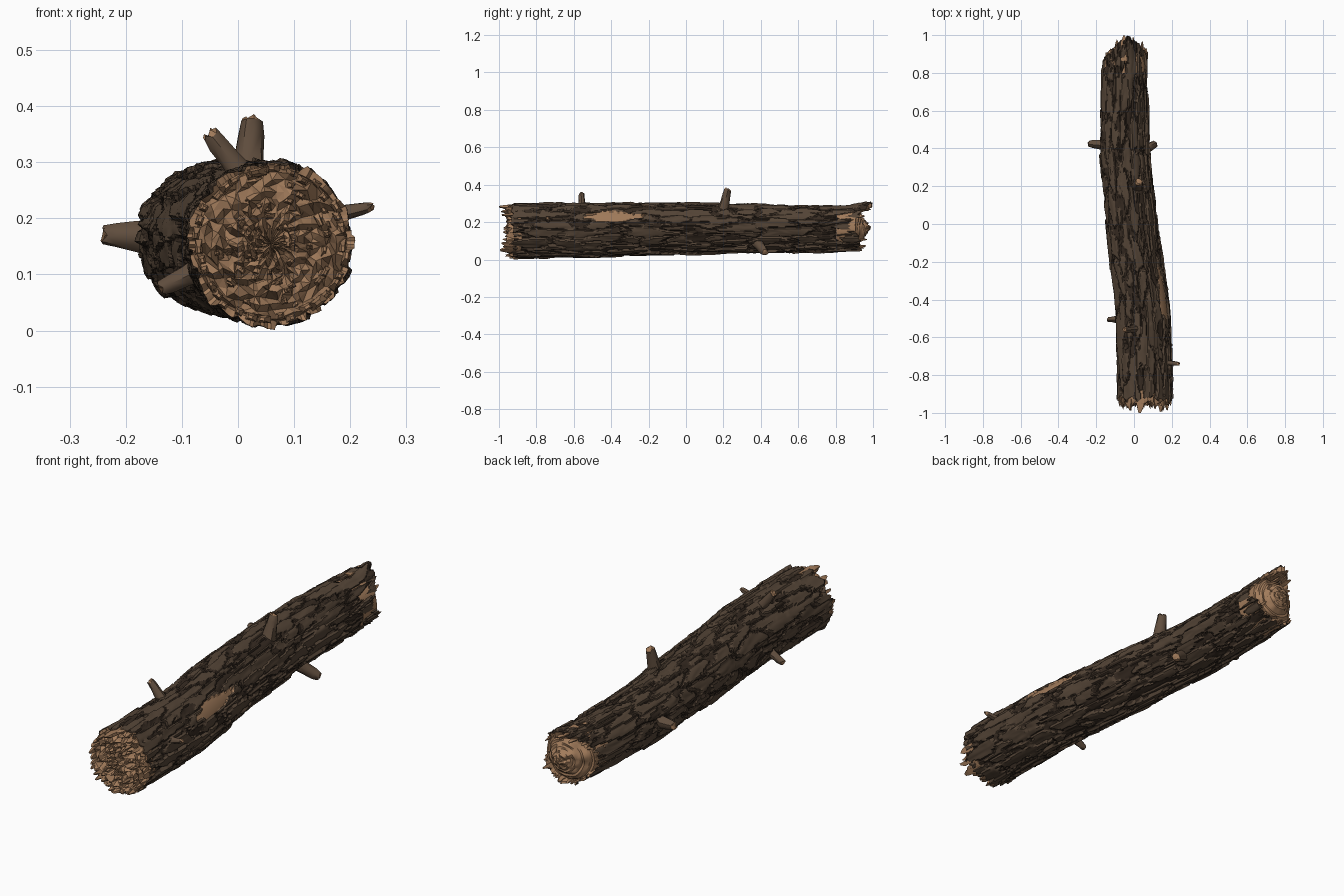
import bpy, bmesh, math, random
from mathutils import Vector, noise

random.seed(4)
if "Cube" in bpy.data.objects:
    bpy.data.objects.remove(bpy.data.objects["Cube"])


def material(name, rgb):
    m = bpy.data.materials.new(name)
    m.use_nodes = True
    m.diffuse_color = (*rgb, 1)
    m.node_tree.nodes["Principled BSDF"].inputs["Base Color"].default_value = (*rgb, 1)
    return m


BARK = material("bark", (0.088, 0.058, 0.037))
CRACK = material("bark crack", (0.036, 0.023, 0.015))
WOOD = material("bare wood", (0.36, 0.2, 0.105))
TWIG = material("twig bark", (0.115, 0.074, 0.047))

# Centre line and radius: y, x, z, radius
SPINE = [(-1, .06, .153, .147), (-.5, .05, .156, .146), (0, -.01, .165, .138),
         (.4, -.048, .165, .131), (.7, -.052, .163, .124), (1, -.043, .168, .118)]


def spine(y):
    k = 0
    while k < len(SPINE) - 2 and y > SPINE[k + 1][0]:
        k += 1
    a, b = SPINE[k], SPINE[k + 1]
    f = min(max((y - a[0]) / (b[0] - a[0]), 0), 1)
    f = f * .6 + f * f * (3 - 2 * f) * .4
    return [p + (q - p) * f for p, q in zip(a[1:], b[1:])]


def on_log(th, y, scale=1.0, lift=0.0):
    x, z, r = spine(y)
    r = r * scale + lift
    return Vector((x + r * math.cos(th), y, z + r * math.sin(th)))


def make_object(name, bm, mats, angle=None):
    me = bpy.data.meshes.new(name)
    bm.to_mesh(me)
    bm.free()
    for m in mats:
        me.materials.append(m)
    ob = bpy.data.objects.new(name, me)
    bpy.context.collection.objects.link(ob)
    if angle:
        bpy.ops.object.select_all(action='DESELECT')
        ob.select_set(True)
        bpy.context.view_layer.objects.active = ob
        bpy.ops.object.shade_smooth_by_angle(angle=math.radians(angle))
    return ob


def skin(bm, rows, rule=lambda j, i: 0):
    """Join closed rings of vertices with quads."""
    n = len(rows[0])
    for j in range(len(rows) - 1):
        for i in range(n):
            k = (i + 1) % n
            f = bm.faces.new((rows[j][i], rows[j + 1][i], rows[j + 1][k], rows[j][k]))
            f.material_index = rule(j, i)


def bump(th, centre, width):
    d = math.atan2(math.sin(th - centre), math.cos(th - centre))
    return math.exp(-(d / width) ** 2)


def front_edge(th):
    p = Vector((math.cos(th), 0, math.sin(th)))
    return -.925 + .03 * noise.noise(p * 5) + .018 * noise.noise(p * 17)


def back_edge(th):
    p = Vector((math.cos(th), 3, math.sin(th)))
    shape = .06 * bump(th, 1.5, .45) - .07 * bump(th, math.pi, .7) - .06 * bump(th, .1, .35)
    return .93 + shape + .02 * noise.noise(p * 4) + .022 * noise.noise(p * 13)


def bark_at(th, y):
    """Height of the overlapping bark plates, and the kind of surface."""
    p = Vector((math.cos(th) * 3.2, y * 5, math.sin(th) * 3.2))
    p += noise.noise_vector(p * 1.3) * .4
    dist, pts = noise.voronoi(p)
    gap = dist[1] - dist[0]
    off = p - pts[0]
    tangent = Vector((-math.sin(th), .5, math.cos(th)))
    h = .005 * noise.noise(pts[0] * 7.3) + .008 * off.dot(tangent)
    h += .003 * noise.noise(p * 3) + .004 * noise.noise(p * .35)
    h = max(min(h, .008), -.008)
    kind = 0
    if gap < .13 and noise.noise(p * .9) > -.22:
        h -= .007
        kind = 1
    # Patch where the bark has fallen off
    u, v = (y + .4) / .155, (th - .57) / .25
    if th < math.pi and u * u + v * v + .7 * noise.noise(p * 1.5) < .9:
        h, kind = -.009, 2
    return h, kind


# Bark shell with a torn edge at both ends
AROUND, ALONG = 144, 250
bm = bmesh.new()
rows, kinds = [], []
for j in range(ALONG + 1):
    row, krow = [], []
    for i in range(AROUND):
        th = math.tau * i / AROUND
        a, b = front_edge(th), back_edge(th)
        y = a + (b - a) * j / ALONG
        h, kind = bark_at(th, y)
        flare = .025 * bump(th, 1.5, .5) * max(0, (y - .87) / .12)
        row.append(bm.verts.new(on_log(th, y, 1, h + flare)))
        krow.append(kind)
    rows.append(row)
    kinds.append(krow)


def lip(edge, inward, scale):
    angles = [math.tau * i / AROUND for i in range(AROUND)]
    return [bm.verts.new(on_log(t, edge(t) + inward, scale)) for t in angles]


rows = [lip(front_edge, .04, .86), lip(front_edge, .004, .92)] + rows
rows += [lip(back_edge, -.004, .93), lip(back_edge, -.04, .86)]


def bark_rule(j, i):
    if j < 2 or j >= ALONG + 2:
        return 2
    return kinds[j - 2][i]


skin(bm, rows, bark_rule)
make_object("bark_shell", bm, [BARK, CRACK, WOOD], 38)

# Shattered front face: jittered fan of shards
bm = bmesh.new()
rows = []
SHARDS, RINGS = 46, 12
for j in range(RINGS + 1):
    s = .03 + .93 * j / RINGS
    row = []
    for i in range(SHARDS):
        th = math.tau * (i + .5 * (j % 2) + random.uniform(-.4, .4)) / SHARDS
        depth = -.895 if j == RINGS else random.uniform(-.965, -.905)
        co = on_log(th, -.93, s + random.uniform(-.03, .03) * (j < RINGS))
        co.y = depth
        row.append(bm.verts.new(co))
    rows.append(row)
skin(bm, rows[::-1])
bm.faces.new(rows[0])
bmesh.ops.triangulate(bm, faces=bm.faces[:])
bmesh.ops.recalc_face_normals(bm, faces=bm.faces[:])
if sum(f.normal.y for f in bm.faces) > 0:
    bmesh.ops.reverse_faces(bm, faces=bm.faces[:])
make_object("front_broken_face", bm, [WOOD])


def splinter(bm, th, s, y0, y1, width, thick):
    """Wedge of torn wood running along the log."""
    w = width / (.14 * s)
    rings = []
    for y, k in ((y0, 1), (y0 + (y1 - y0) * .75, .85), (y1, .35)):
        skew = random.uniform(-.2, .2) * w
        corners = ((-1, -1), (1, -1), (1, 1), (-1, 1))
        rings.append([bm.verts.new(on_log(th + skew + a * w * k / 2, y + random.uniform(-.006, .006),
                                          s + b * thick * k)) for a, b in corners])
    skin(bm, rings)
    bm.faces.new(rings[-1])
    bm.faces.new(rings[0])


# Splinters at both ends
bm = bmesh.new()
for k in range(34):
    th = math.tau * (k + random.uniform(-.3, .3)) / 34
    reach = .5 + .5 * max(abs(math.sin(th)), random.random())
    splinter(bm, th, random.uniform(.86, .93), -.88, -.925 - .07 * reach * random.uniform(.3, 1),
             random.uniform(.012, .032), .05)
for k in range(60):
    splinter(bm, random.uniform(0, math.tau), random.uniform(.2, .8), -.89,
             random.uniform(-.975, -.93), random.uniform(.008, .025), .04)
splinter(bm, 1.75, .9, -.88, -.998, .035, .06)
splinter(bm, -.9, .9, -.88, -.995, .03, .06)
for k in range(22):
    th = math.tau * (k + random.uniform(-.3, .3)) / 22
    splinter(bm, th, .9, .84, min(back_edge(th) + random.uniform(.0, .03), .985),
             random.uniform(.015, .03), .04)
splinter(bm, 1.65, 1.0, .86, .999, .035, .05)
bmesh.ops.recalc_face_normals(bm, faces=bm.faces[:])
make_object("end_splinters", bm, [WOOD])

# Back end: growth rings stepping up to a blunt point
bm = bmesh.new()
rows = []
STEPS, SIDES = 8, 40
profile = [(.95, .8)]
for k in range(STEPS):
    s = .93 * (1 - k / STEPS)
    y = .885 + .095 * ((k + 1) / STEPS) ** .8
    profile += [(s, y), (s - .07, y + .002)]
for s, y in profile:
    row = []
    for i in range(SIDES):
        th = math.tau * i / SIDES
        wob = noise.noise(Vector((math.cos(th) * 2, s * 6, math.sin(th) * 2)))
        row.append(bm.verts.new(on_log(th, y + .012 * wob - .02 * s * bump(th, math.pi, .8),
                                       s * (1 + .07 * wob))))
    rows.append(row)
skin(bm, rows)
bm.faces.new(rows[-1][::-1])
make_object("back_growth_rings", bm, [WOOD], 30)


def branch_stub(name, base, tip, r0, r1, sides=9):
    """Broken twig with a flared foot and a bare snapped end."""
    bm = bmesh.new()
    base, tip = Vector(base), Vector(tip)
    turn = (tip - base).to_track_quat('Z', 'Y')
    length = (tip - base).length
    rings = []
    for t, r in ((-.2, r0 * 1.25), (.3, r0), (.7, (r0 + r1) / 2), (.95, r1), (1, r1 * .6)):
        ring = []
        for i in range(sides):
            a = math.tau * i / sides
            q = r * random.uniform(.9, 1.1)
            z = t * length + (random.uniform(-.006, .006) if t > .9 else 0)
            ring.append(bm.verts.new(base + turn @ Vector((q * math.cos(a), q * math.sin(a), z))))
        rings.append(ring)
    skin(bm, rings, lambda j, i: int(j == 3))
    bm.faces.new(rings[-1]).material_index = 1
    bmesh.ops.recalc_face_normals(bm, faces=bm.faces[:])
    make_object(name, bm, [TWIG, WOOD], 40)


branch_stub("right_rear_stub", (-.16, .42, .167), (-.24, .425, .17), .026, .018)
branch_stub("left_rear_stub", (.045, .385, .085), (.115, .425, .035), .026, .019)
branch_stub("top_rear_stub", (.017, .2, .28), (.025, .225, .378), .026, .019)
branch_stub("top_front_stub", (0, -.555, .285), (-.052, -.56, .352), .019, .015)
branch_stub("right_front_stub", (-.075, -.505, .105), (-.137, -.505, .075), .018, .013)
branch_stub("left_front_stub", (.18, -.735, .208), (.238, -.74, .221), .013, .01)
